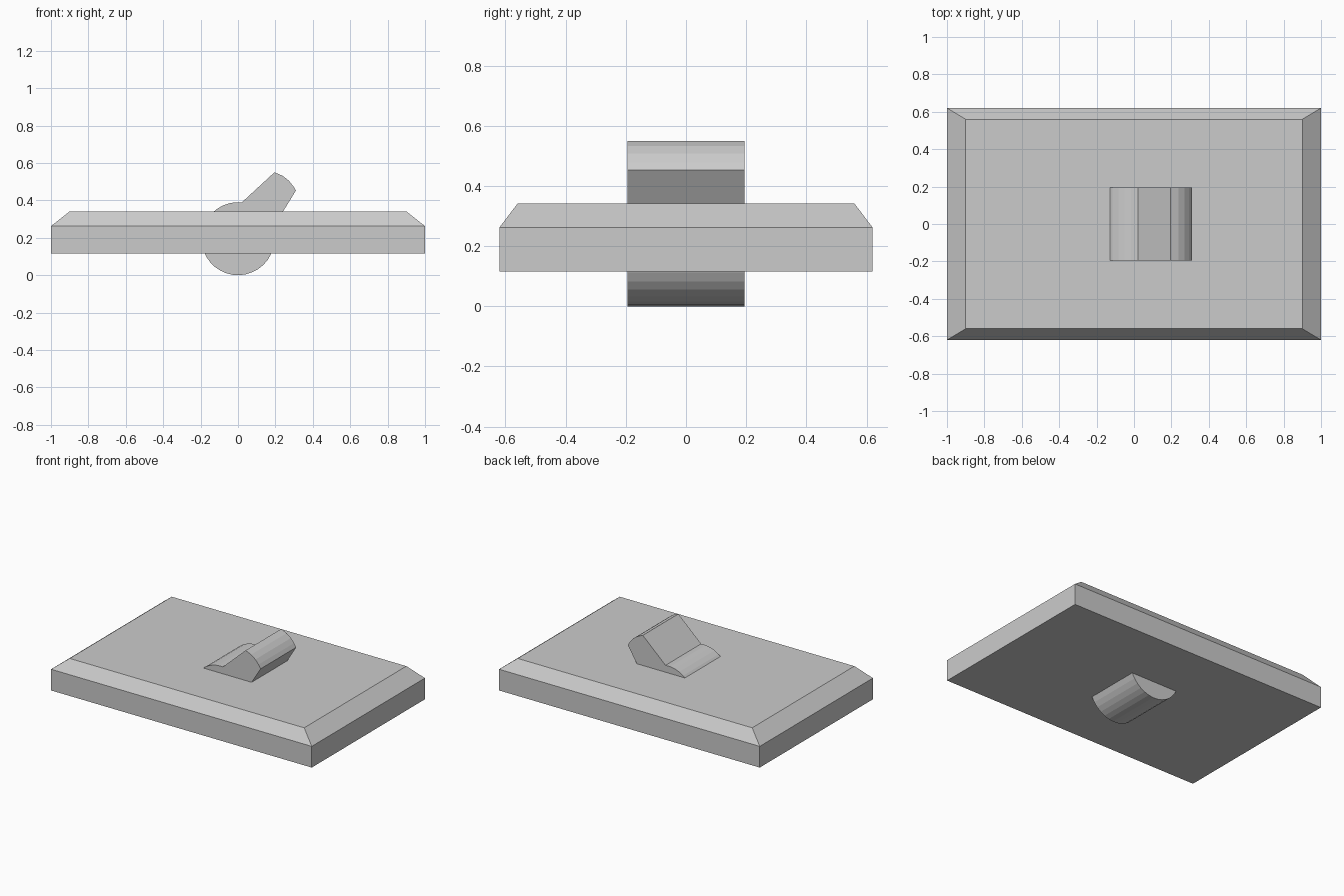
import bpy
import bmesh
from math import sin, cos, radians

if "Cube" in bpy.data.objects:
    bpy.data.objects.remove(bpy.data.objects["Cube"])


def make_object(name, bm):
    bmesh.ops.recalc_face_normals(bm, faces=bm.faces)
    mesh = bpy.data.meshes.new(name)
    bm.to_mesh(mesh)
    bm.free()
    obj = bpy.data.objects.new(name, mesh)
    bpy.context.collection.objects.link(obj)
    return obj


# Wall plate: straight sides with a sloped upper rim
bm = bmesh.new()
rings = []
for hx, hy, z in [(1, 0.62, 0.115), (1, 0.62, 0.262), (0.9, 0.56, 0.341)]:
    rings.append([bm.verts.new((sx * hx, sy * hy, z))
                  for sx, sy in [(-1, -1), (1, -1), (1, 1), (-1, 1)]])
for low, high in zip(rings, rings[1:]):
    for i in range(4):
        j = (i + 1) % 4
        bm.faces.new((low[i], low[j], high[j], high[i]))
bm.faces.new(rings[0][::-1])
bm.faces.new(rings[-1])
make_object("switch_plate", bm)

# Toggle: round pivot barrel with a tilted lever, extruded along y
R, STEPS, HALF_WIDTH = 0.195, 28, 0.195
profile = []
for i in range(STEPS + 1):
    a = radians(84 + (377 - 84) * i / STEPS)
    profile.append((R * cos(a), R + R * sin(a)))
profile += [(0.31, 0.453), (0.294, 0.478), (0.27, 0.507),
            (0.237, 0.532), (0.195, 0.55)]
bm = bmesh.new()
face = bm.faces.new([bm.verts.new((x, -HALF_WIDTH, z)) for x, z in profile])
extruded = bmesh.ops.extrude_face_region(bm, geom=[face], use_keep_orig=True)
bmesh.ops.translate(bm, vec=(0, 2 * HALF_WIDTH, 0),
                    verts=[g for g in extruded["geom"]
                           if isinstance(g, bmesh.types.BMVert)])
make_object("toggle", bm)
